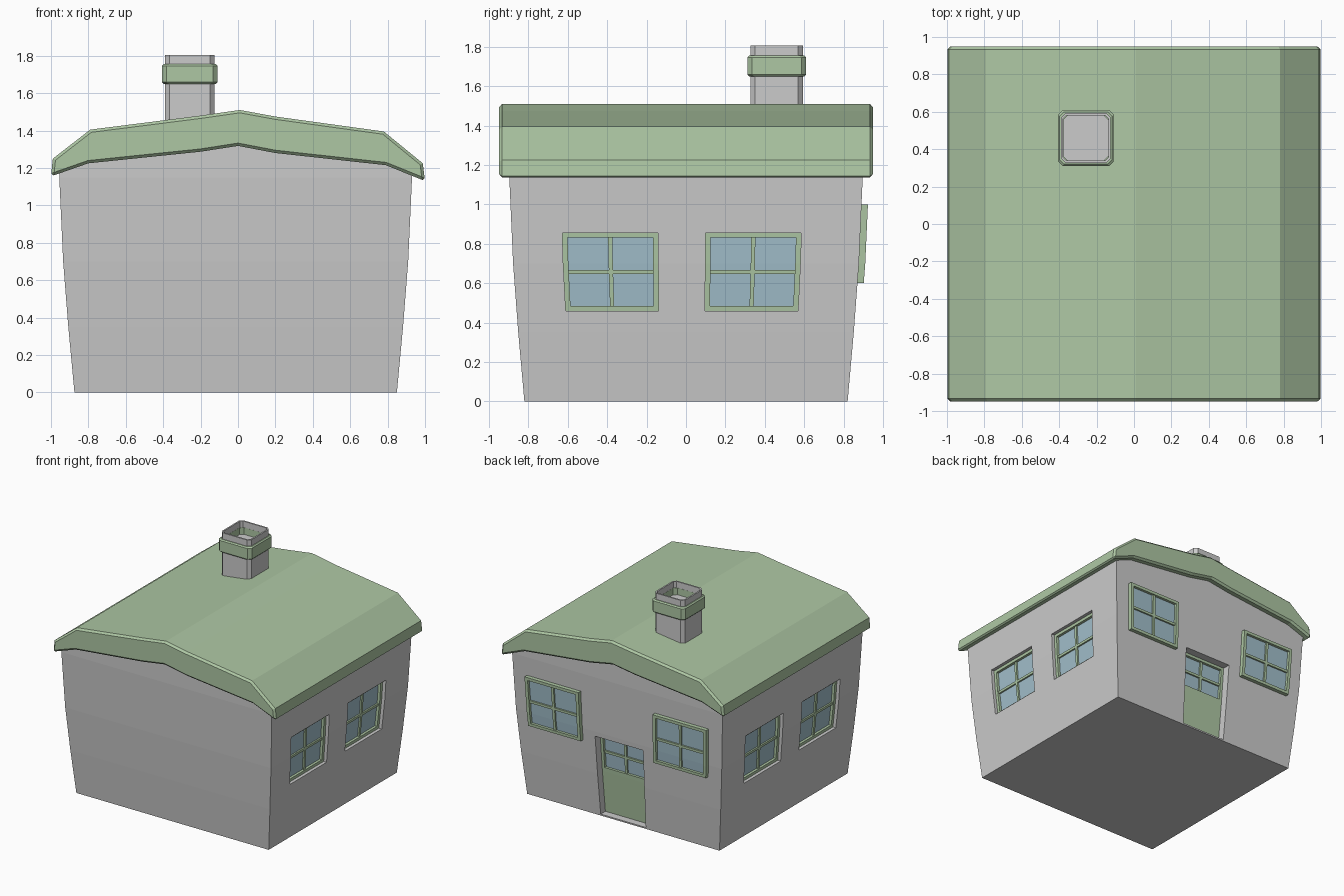
import bpy, bmesh
from mathutils import Matrix, Vector

if "Cube" in bpy.data.objects:
    bpy.data.objects.remove(bpy.data.objects["Cube"])

HX, HY, SHIFT = 0.862, 0.82, -0.0125          # half sizes at the ground, x offset
LEVELS = [(0, 1.0), (0.35, 1.038), (0.7, 1.07), (1.15, 1.094), (3, 1.094)]


def material(name, colour):
    m = bpy.data.materials.new(name)
    m.diffuse_color = (*colour, 1)
    m.use_nodes = True
    m.node_tree.nodes["Principled BSDF"].inputs["Base Color"].default_value = m.diffuse_color
    return m


GREEN = material("sage_paint", (0.42, 0.57, 0.37))
GLASS = material("pane_blue", (0.36, 0.52, 0.60))


def flare(bm):
    """Widen everything upwards, the way the walls lean out."""
    for z, _ in LEVELS[1:4]:
        bmesh.ops.bisect_plane(bm, geom=bm.verts[:] + bm.edges[:] + bm.faces[:],
                               plane_co=(0, 0, z), plane_no=(0, 0, 1), dist=1e-5)
    for v in bm.verts:
        z = max(v.co.z, 0)
        for (z0, s0), (z1, s1) in zip(LEVELS, LEVELS[1:]):
            if z0 <= z <= z1:
                s = s0 + (s1 - s0) * (z - z0) / (z1 - z0)
                break
        v.co.x = v.co.x * s + SHIFT
        v.co.y *= s


def finish(bm, name, mat=None, flared=False):
    if flared:
        flare(bm)
    bmesh.ops.recalc_face_normals(bm, faces=bm.faces[:])
    me = bpy.data.meshes.new(name)
    bm.to_mesh(me)
    bm.free()
    ob = bpy.data.objects.new(name, me)
    bpy.context.collection.objects.link(ob)
    if mat:
        me.materials.append(mat)
    return ob


def prism(points, direction):
    """Extrude a closed 3D outline along a direction."""
    bm = bmesh.new()
    face = bm.faces.new([bm.verts.new(p) for p in points])
    ext = bmesh.ops.extrude_face_region(bm, geom=[face], use_keep_orig=True)
    bmesh.ops.translate(bm, vec=direction,
                        verts=[g for g in ext["geom"] if isinstance(g, bmesh.types.BMVert)])
    bmesh.ops.recalc_face_normals(bm, faces=bm.faces[:])
    return bm


def wall_box(bm, wall, u0, u1, z0, z1, d0, d1):
    """Box on a wall: u along it, d outwards from its surface."""
    if wall == "back":
        lo, hi = (u0, HY + d0, z0), (u1, HY + d1, z1)
    else:
        s = 1 if wall == "right" else -1
        xs = sorted((s * (HX + d0), s * (HX + d1)))
        lo, hi = (xs[0], u0, z0), (xs[1], u1, z1)
    lo, hi = Vector(lo), Vector(hi)
    m = Matrix.Translation((lo + hi) / 2) @ Matrix.Diagonal((*(hi - lo), 1))
    bmesh.ops.create_cube(bm, size=1, matrix=m)


def window(name, wall, c, half, z0, z1, d, border=0.024, solid_to=None):
    """Frame with a cross bar and a glass sheet; d is the frame's outer face."""
    a, b, zm = c - half, c + half, (z0 + z1) / 2
    bm = bmesh.new()
    back = d - 0.05
    wall_box(bm, wall, a, a + border, z0, z1, back, d)
    wall_box(bm, wall, b - border, b, z0, z1, back, d)
    wall_box(bm, wall, a + border, b - border, z0, z0 + border, back, d)
    wall_box(bm, wall, a + border, b - border, z1 - border, z1, back, d)
    wall_box(bm, wall, c - 0.01, c + 0.01, z0 + border, z1 - border, back, d - 0.008)
    wall_box(bm, wall, a + border, b - border, zm - 0.01, zm + 0.01, back, d - 0.008)
    if solid_to is not None:
        wall_box(bm, wall, a, b, solid_to, z0, back, d)
    finish(bm, name + "_frame", GREEN, True)
    bm = bmesh.new()
    wall_box(bm, wall, a + 0.01, b - 0.01, z0 + 0.01, z1 - 0.01, back + 0.005, d - 0.02)
    finish(bm, name + "_glass", GLASS, True)


# Walls, gabled up into the roof
gable = [(-HX, 0), (HX, 0), (HX, 1.21), (0.71, 1.3), (0, 1.41), (-0.71, 1.3), (-HX, 1.21)]
walls = finish(prism([(x, -HY, z) for x, z in gable], (0, 2 * HY, 0)), "walls", None, True)

# Side windows set into recesses
cut = bmesh.new()
for wall in ("right", "left"):
    for i, c in enumerate((-0.357, 0.317)):
        wall_box(cut, wall, c - 0.225, c + 0.225, 0.46, 0.856, -0.07, 0.1)
        window(f"{wall}_window_{i + 1}", wall, c, 0.225, 0.46, 0.856, -0.025)

# Back windows standing proud of the wall
for i, c in enumerate((-0.528, 0.528)):
    window(f"back_window_{i + 1}", "back", c, 0.222, 0.6, 1.0, 0.03)

# Recessed back door with a glazed upper part
wall_box(cut, "back", -0.202, 0.202, 0.012, 0.66, -0.1, 0.1)
window("door", "back", 0, 0.202, 0.36, 0.66, -0.06, 0.022, 0.012)
cutter = finish(cut, "recess_cutter", None, True)
cutter.hide_render = True
cutter.hide_viewport = True
mod = walls.modifiers.new("recesses", "BOOLEAN")
mod.operation = "DIFFERENCE"
mod.solver = "EXACT"
mod.object = cutter

# Roof slab
top = [(-0.99, 1.25), (-0.79, 1.405), (-0.2, 1.48), (0.01, 1.51),
       (0.2, 1.475), (0.78, 1.395), (0.988, 1.225)]
under = [(1.0, 1.13), (0.79, 1.215), (0.2, 1.28), (0, 1.318),
         (-0.2, 1.287), (-0.8, 1.225), (-1.0, 1.155)]
roof = finish(prism([(x, -0.948, z) for x, z in top + under], (0, 1.896, 0)), "roof", GREEN)
bev = roof.modifiers.new("edge", "BEVEL")
bev.width = 0.015
bev.segments = 1
bev.limit_method = "ANGLE"
bev.angle_limit = 0.9


def octagon(half, chamfer, z, cx=-0.2575, cy=0.46):
    k = half - chamfer
    pts = [(half, -k), (half, k), (k, half), (-k, half),
           (-half, k), (-half, -k), (-k, -half), (k, -half)]
    return [(cx + x, cy + y, z) for x, y in pts]


# Chimney with a hollow top
bm = prism(octagon(0.133, 0.024, 1.38), (0, 0, 0.425))
lid = max(bm.faces, key=lambda f: f.calc_center_median().z)
bmesh.ops.inset_region(bm, faces=[lid], thickness=0.012, use_even_offset=True)
pit = bmesh.ops.extrude_discrete_faces(bm, faces=[lid])["faces"][0]
bmesh.ops.translate(bm, vec=(0, 0, -0.105), verts=pit.verts[:])
finish(bm, "chimney")

# Chimney band, open in the middle
bm = bmesh.new()
section = [(0.12, 1.65), (0.14, 1.65), (0.149, 1.659), (0.149, 1.746), (0.14, 1.755), (0.12, 1.755)]
rings = [[bm.verts.new(p) for p in octagon(h, 0.024, z)] for h, z in section]
for r0, r1 in zip(rings, rings[1:] + rings[:1]):
    for i in range(8):
        j = (i + 1) % 8
        bm.faces.new((r0[i], r0[j], r1[j], r1[i]))
finish(bm, "chimney_band", GREEN)
